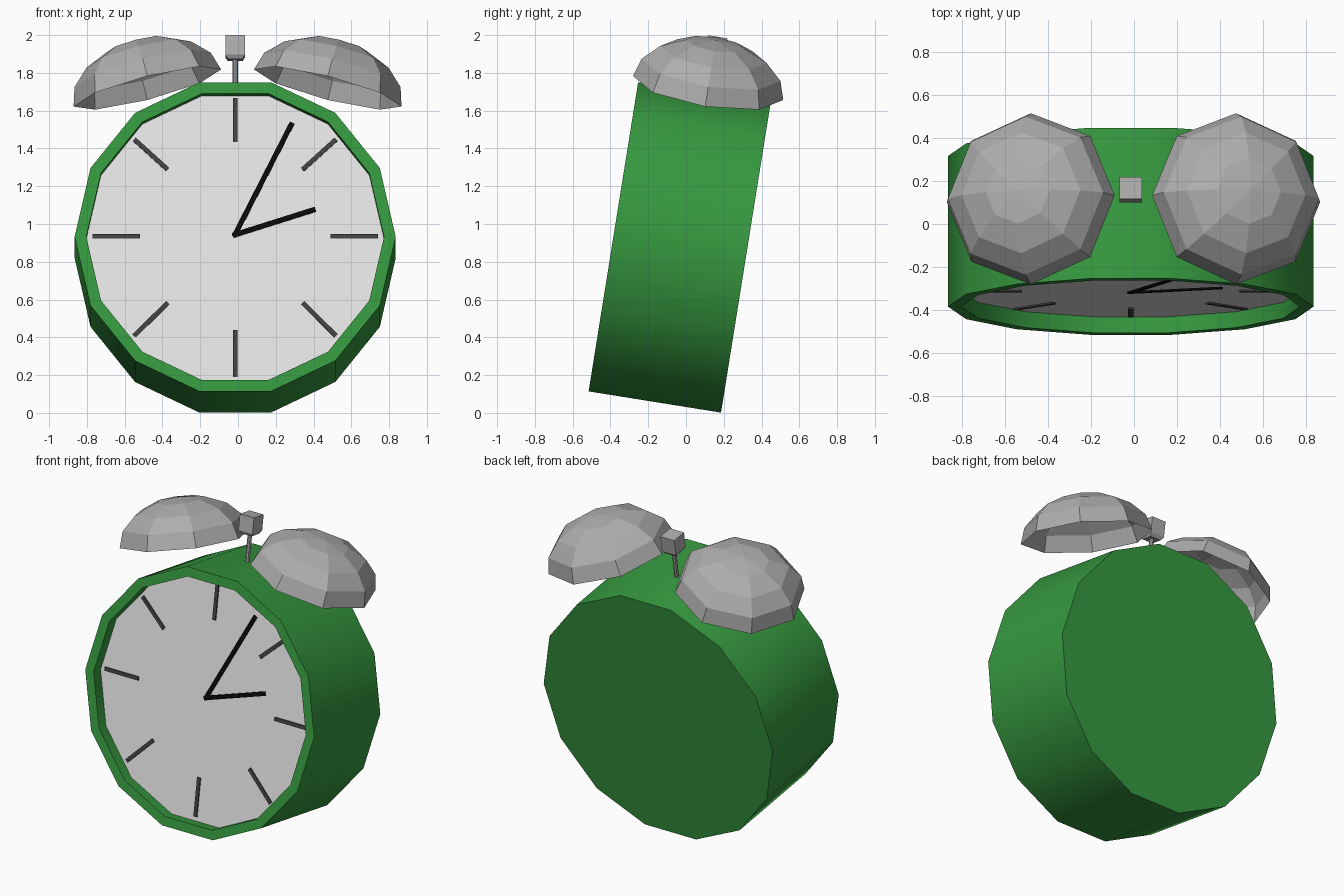
import bpy, bmesh, math
from mathutils import Matrix, Vector

if "Cube" in bpy.data.objects:
    bpy.data.objects.remove(bpy.data.objects["Cube"])

def mat(name, r, g, b):
    m = bpy.data.materials.new(name)
    m.diffuse_color = (r, g, b, 1)
    m.use_nodes = True
    m.node_tree.nodes["Principled BSDF"].inputs["Base Color"].default_value = m.diffuse_color
    return m

GREEN = mat("case green", 0.037, 0.32, 0.05)
WHITE = mat("dial white", 0.8, 0.8, 0.8)
METAL = mat("bell grey", 0.42, 0.42, 0.42)
DARK = mat("tick dark grey", 0.055, 0.055, 0.055)
BLACK = mat("hand black", 0.003, 0.003, 0.003)

# The whole clock leans back; local origin is the middle of the case
LEAN = Matrix.Rotation(math.radians(-9.1), 4, 'X')
CLOCK = Matrix.Translation((-0.015, -0.034, 0.876)) @ LEAN
SIDES = 14

def finish(name, bm, m, xf=CLOCK, smooth=False):
    bmesh.ops.transform(bm, matrix=xf, verts=bm.verts)
    me = bpy.data.meshes.new(name)
    bm.to_mesh(me)
    bm.free()
    me.materials.append(m)
    ob = bpy.data.objects.new(name, me)
    bpy.context.collection.objects.link(ob)
    if smooth:
        bpy.ops.object.select_all(action='DESELECT')
        ob.select_set(True)
        bpy.context.view_layer.objects.active = ob
        bpy.ops.object.shade_smooth_by_angle(angle=math.radians(30))
    return ob

def ring(bm, r, y):
    return [bm.verts.new((r * math.cos(2 * math.pi * i / SIDES), y,
                          r * math.sin(2 * math.pi * i / SIDES))) for i in range(SIDES)]

# Case: 14-sided drum with a recessed front
FRONT, DIAL = -0.355, -0.28
bm = bmesh.new()
rings = [ring(bm, r, y) for r, y in ((0.85, 0.355), (0.85, FRONT), (0.788, FRONT), (0.788, DIAL))]
for a, b in zip(rings, rings[1:]):
    for i in range(SIDES):
        j = (i + 1) % SIDES
        bm.faces.new((a[i], b[i], b[j], a[j]))
bm.faces.new(rings[0])
bm.normal_update()
if next(f for f in bm.faces if len(f.verts) == SIDES).normal.y < 0:
    bmesh.ops.reverse_faces(bm, faces=bm.faces)
finish("case", bm, GREEN, smooth=True)

# Dial at the bottom of the recess
bm = bmesh.new()
f = bm.faces.new(ring(bm, 0.788, DIAL))
f.normal_update()
if f.normal.y > 0:
    f.normal_flip()
finish("dial", bm, WHITE)

def bar(name, p, q, width, m, y):
    """Thin flat plate on the dial from p to q (x, z)."""
    p, q = Vector(p), Vector(q)
    d = q - p
    mid = (p + q) / 2
    xf = (Matrix.Translation((mid.x, y, mid.y))
          @ Matrix.Rotation(-math.atan2(d.y, d.x), 4, 'Y')
          @ Matrix.Diagonal((d.length, 0.008, width, 1)))
    bm = bmesh.new()
    bmesh.ops.create_cube(bm, size=1)
    finish(name, bm, m, CLOCK @ xf)

# Eight hour ticks and two hands
CZ = 0.015
for k in range(8):
    a = k * math.pi / 4
    c, s = math.cos(a), math.sin(a)
    bar(f"tick_{k + 1}", (0.505 * c, CZ + 0.505 * s), (0.755 * c, CZ * (s <= 0.1) + 0.755 * s),
        0.024, DARK, DIAL - 0.004)
bar("minute_hand", (-0.006, 0.012), (0.302, 0.622), 0.027, BLACK, DIAL - 0.012)
bar("hour_hand", (-0.012, 0.018), (0.425, 0.158), 0.027, BLACK, DIAL - 0.012)

# Bells: open, flattened eight-sided half domes
for name, side, x in (("right_bell", 1, 0.475), ("left_bell", -1, -0.48)):
    bm = bmesh.new()
    bmesh.ops.create_uvsphere(bm, u_segments=8, v_segments=8, radius=1)
    bmesh.ops.delete(bm, geom=[v for v in bm.verts if v.co.z < -0.01], context='VERTS')
    xf = (Matrix.Translation((x, 0.117, 1.72)) @ LEAN
          @ Matrix.Rotation(math.radians(14.3 * side), 4, 'Y')
          @ Matrix.Diagonal((0.403, 0.403, 0.262, 1)))
    finish(name, bm, METAL, xf)

# Hammer: thin stem and a block with a tapered underside
bm = bmesh.new()
bmesh.ops.create_cone(bm, cap_ends=True, segments=8, radius1=0.014, radius2=0.014, depth=0.24,
                      matrix=Matrix.Translation((0, 0.023, 0.92)))
finish("hammer_stem", bm, METAL)

bm = bmesh.new()
bmesh.ops.create_cube(bm, size=0.104)
bottom = min(bm.faces, key=lambda f: f.calc_center_median().z)
low = bmesh.ops.extrude_face_region(bm, geom=[bottom])["geom"]
for v in (g for g in low if isinstance(g, bmesh.types.BMVert)):
    v.co = (v.co.x * 0.75, v.co.y * 0.75, v.co.z - 0.02)
bmesh.ops.delete(bm, geom=[bottom], context='FACES_ONLY') if bottom.is_valid else None
bmesh.ops.recalc_face_normals(bm, faces=bm.faces)
finish("hammer_head", bm, METAL, CLOCK @ Matrix.Translation((0, 0.023, 1.081)))
